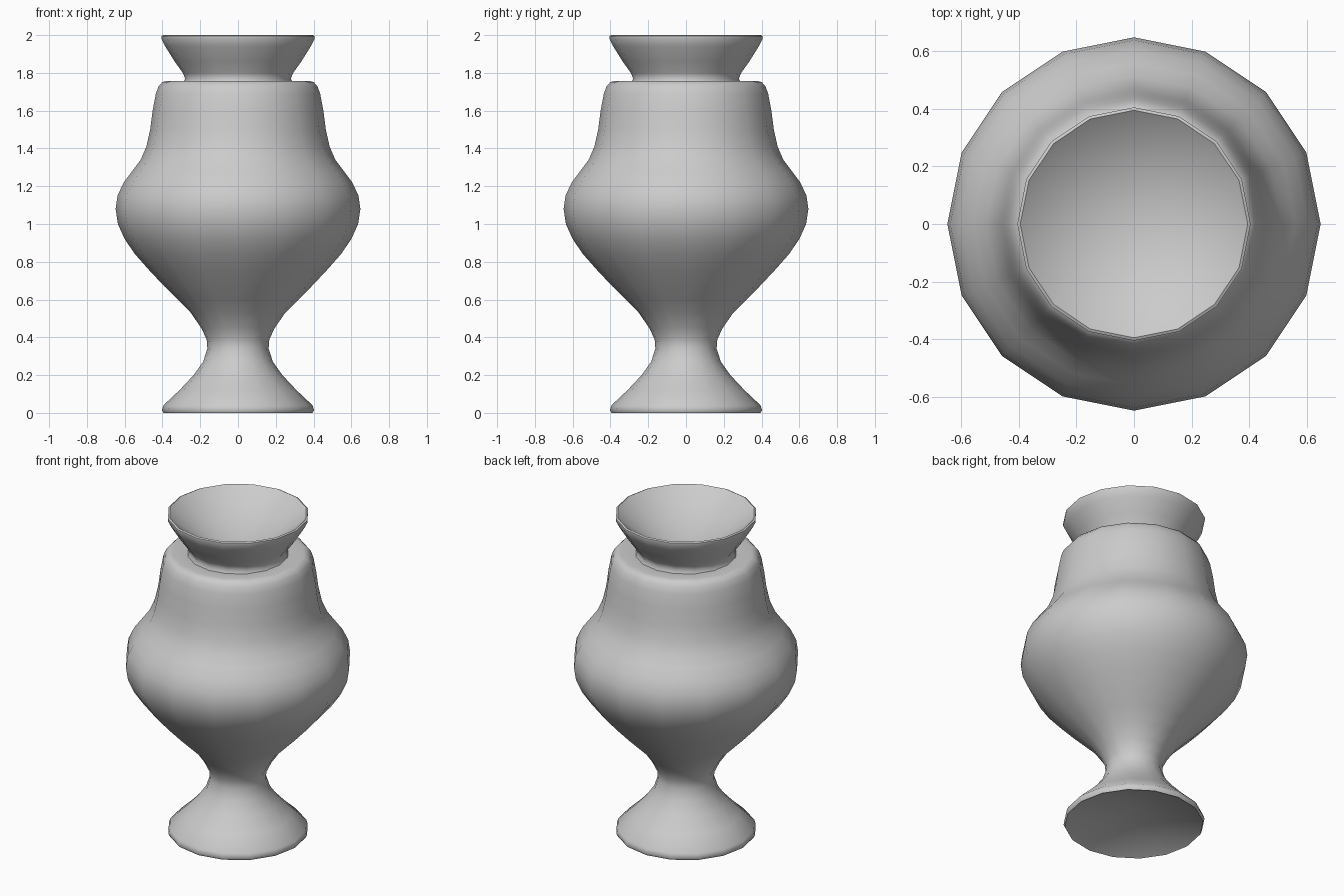
import bpy, bmesh
from math import cos, sin, pi, radians

if "Cube" in bpy.data.objects:
    bpy.data.objects.remove(bpy.data.objects["Cube"])

SIDES = 16


def lathe(name, profile):
    """Revolve (radius, height) points about z; radius 0 makes a pole."""
    bm = bmesh.new()
    rings = []
    for r, z in profile:
        if r == 0:
            rings.append([bm.verts.new((0, 0, z))] * SIDES)
        else:
            rings.append([bm.verts.new((r * cos(2 * pi * i / SIDES),
                                        r * sin(2 * pi * i / SIDES), z))
                          for i in range(SIDES)])
    for a, b in zip(rings, rings[1:]):
        for i in range(SIDES):
            j = (i + 1) % SIDES
            quad = (a[i], a[j], b[j], b[i])
            bm.faces.new(list(dict.fromkeys(quad)))
    bmesh.ops.recalc_face_normals(bm, faces=bm.faces)
    mesh = bpy.data.meshes.new(name)
    bm.to_mesh(mesh)
    bm.free()
    obj = bpy.data.objects.new(name, mesh)
    bpy.context.collection.objects.link(obj)
    bpy.ops.object.select_all(action='DESELECT')
    obj.select_set(True)
    bpy.context.view_layer.objects.active = obj
    bpy.ops.object.shade_smooth_by_angle(angle=radians(60))
    return obj


# hollow underside and flared foot
foot = [(0, 0.11), (0.385, 0.005), (0.395, 0), (0.403, 0.015), (0.395, 0.04),
        (0.31, 0.12), (0.235, 0.2), (0.185, 0.27)]
# narrow stem and swelling belly
belly = [(0.162, 0.34), (0.166, 0.39), (0.195, 0.45), (0.25, 0.53),
         (0.32, 0.6), (0.39, 0.67), (0.47, 0.755), (0.545, 0.84),
         (0.6, 0.92), (0.636, 1.0), (0.648, 1.08), (0.638, 1.15),
         (0.605, 1.22), (0.56, 1.28), (0.515, 1.34)]
# upright collar with rounded shoulder
shoulder = [(0.485, 1.41), (0.465, 1.5), (0.452, 1.6), (0.435, 1.69),
            (0.42, 1.73), (0.4, 1.752), (0.375, 1.758), (0.29, 1.75)]
# flared neck, rim and inner funnel
neck = [(0.28, 1.77), (0.292, 1.8), (0.335, 1.86), (0.385, 1.94),
        (0.405, 1.98), (0.405, 1.995), (0.395, 2.0), (0.38, 1.988),
        (0, 1.72)]

lathe("vase", foot + belly + shoulder + neck)
